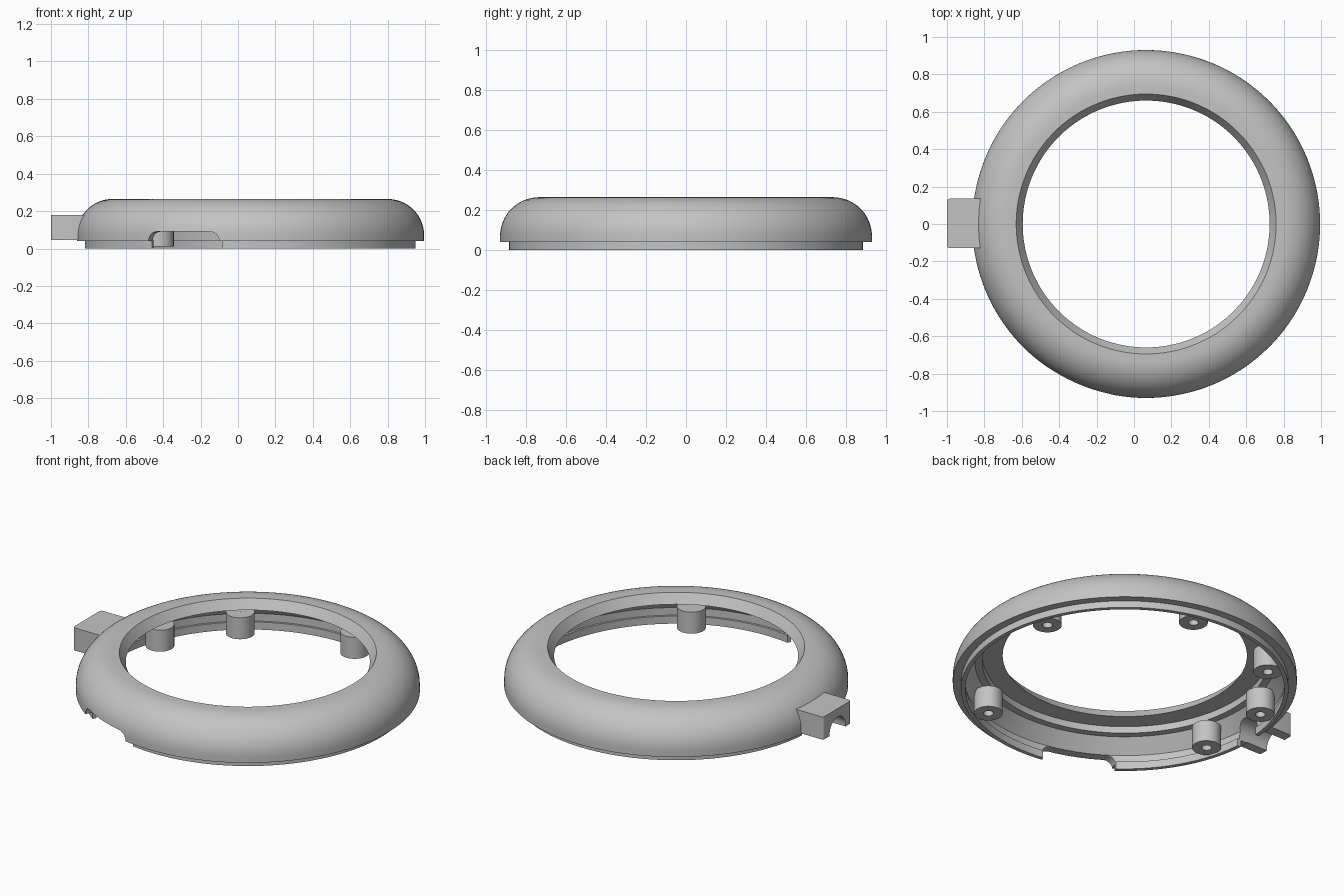
import bpy, bmesh
from math import sin, cos, pi, radians
from mathutils import Matrix, Vector

if "Cube" in bpy.data.objects:
    bpy.data.objects.remove(bpy.data.objects["Cube"])

CENTRE = Vector((0.065, 0, 0))

grey = bpy.data.materials.new("plain grey")
grey.use_nodes = True
grey.diffuse_color = (0.55, 0.55, 0.55, 1)
grey.node_tree.nodes["Principled BSDF"].inputs["Base Color"].default_value = grey.diffuse_color


def make_object(name, bm):
    bmesh.ops.recalc_face_normals(bm, faces=bm.faces)
    mesh = bpy.data.meshes.new(name)
    bm.to_mesh(mesh)
    bm.free()
    mesh.materials.append(grey)
    obj = bpy.data.objects.new(name, mesh)
    bpy.context.collection.objects.link(obj)
    return obj


def lathe(name, profile, steps=144):
    """Revolve a closed (radius, height) profile around the ring centre."""
    bm = bmesh.new()
    rings = []
    for i in range(steps):
        a = 2 * pi * i / steps
        rings.append([bm.verts.new(CENTRE + Vector((r * cos(a), r * sin(a), z))) for r, z in profile])
    n = len(profile)
    for i in range(steps):
        here, there = rings[i], rings[(i + 1) % steps]
        for j in range(n):
            k = (j + 1) % n
            bm.faces.new((here[j], there[j], there[k], here[k]))
    return make_object(name, bm)


def prism(name, outline, depth, matrix):
    """Extrude a 2D outline along local z, then place it."""
    bm = bmesh.new()
    face = bm.faces.new([bm.verts.new((x, y, 0)) for x, y in outline])
    new = bmesh.ops.extrude_face_region(bm, geom=[face])["geom"]
    bmesh.ops.translate(bm, vec=(0, 0, depth), verts=[v for v in new if isinstance(v, bmesh.types.BMVert)])
    bm.transform(matrix)
    return make_object(name, bm)


def arc(cx, cy, r, start, end, steps=12):
    angles = [radians(start + (end - start) * i / steps) for i in range(steps + 1)]
    return [(cx + r * cos(a), cy + r * sin(a)) for a in angles]


def activate(obj):
    bpy.ops.object.select_all(action='DESELECT')
    obj.select_set(True)
    bpy.context.view_layer.objects.active = obj


def cut(obj, cutter):
    mod = obj.modifiers.new("cut", 'BOOLEAN')
    mod.operation, mod.solver, mod.object = 'DIFFERENCE', 'EXACT', cutter
    activate(obj)
    bpy.ops.object.modifier_apply(modifier=mod.name)


def smooth(obj):
    activate(obj)
    bpy.ops.object.shade_smooth_by_angle(angle=radians(25))


# Hollow ring: lower lip, rounded outside, bevelled opening, stepped inside
outside = [(0.862, 0), (0.885, 0), (0.885, 0.04), (0.93, 0.04)] + arc(0.735, 0.07, 0.195, 0, 90, 16)
inside = [(0.695, 0.265), (0.66, 0.21), (0.77, 0.21), (0.77, 0.17),
          (0.81, 0.17), (0.875, 0.09), (0.875, 0.045), (0.862, 0.045)]
ring = lathe("ring_shell", outside + inside)

# Side block with softened edges
bm = bmesh.new()
bmesh.ops.create_cube(bm, size=1)
bm.transform(Matrix.Translation((-0.91, 0.003, 0.1125)) @ Matrix.Diagonal((0.18, 0.265, 0.135, 1)))
uprights = [e for e in bm.edges if abs(e.verts[0].co.z - e.verts[1].co.z) > 0.1
            and e.verts[0].co.x < -0.95]
bmesh.ops.bevel(bm, geom=uprights, offset=0.015, segments=4, profile=0.5, affect='EDGES')
block = make_object("side_block", bm)

# Arched cable channel through the block and the ring wall
along_x = Matrix(((0, 0, 1, -1.1), (1, 0, 0, 0), (0, 1, 0, 0), (0, 0, 0, 1)))
channel = prism("channel_cutter", [(0.075, -0.05)] + arc(0, 0.055, 0.075, 0, 180, 20) + [(-0.075, -0.05)],
                0.33, along_x)

# Rounded notch in the lower front edge
spin = Matrix.Rotation(radians(-23), 4, 'Z')
facing_front = Matrix.Rotation(radians(90), 4, 'X')
half = 0.205
notch_outline = ([(half, -0.05)] + arc(half - 0.05, 0.04, 0.05, 0, 90, 8)
                 + arc(-half + 0.05, 0.04, 0.05, 90, 180, 8) + [(-half, -0.05)])
notch = prism("notch_cutter", notch_outline, 0.4,
              Matrix.Translation(CENTRE) @ spin @ Matrix.Translation((0, -0.65, 0)) @ facing_front)

cut(ring, channel)
cut(block, channel)
cut(ring, notch)
for cutter in (channel, notch):
    bpy.data.objects.remove(cutter)
smooth(ring)
smooth(block)

# Screw posts with blind holes, standing inside the ring
for i, angle in enumerate((18, 78, 128, 162, 196, 299)):
    a = radians(angle)
    place = CENTRE + Vector((0.79 * cos(a), 0.79 * sin(a), 0))
    profile = [(0.0005, 0.14), (0.078, 0.14), (0.078, 0.012), (0.027, 0.012), (0.027, 0.1), (0.0005, 0.1)]
    post = lathe(f"screw_post_{i + 1}", profile, 32)
    post.data.transform(Matrix.Translation(place - CENTRE))
    smooth(post)
